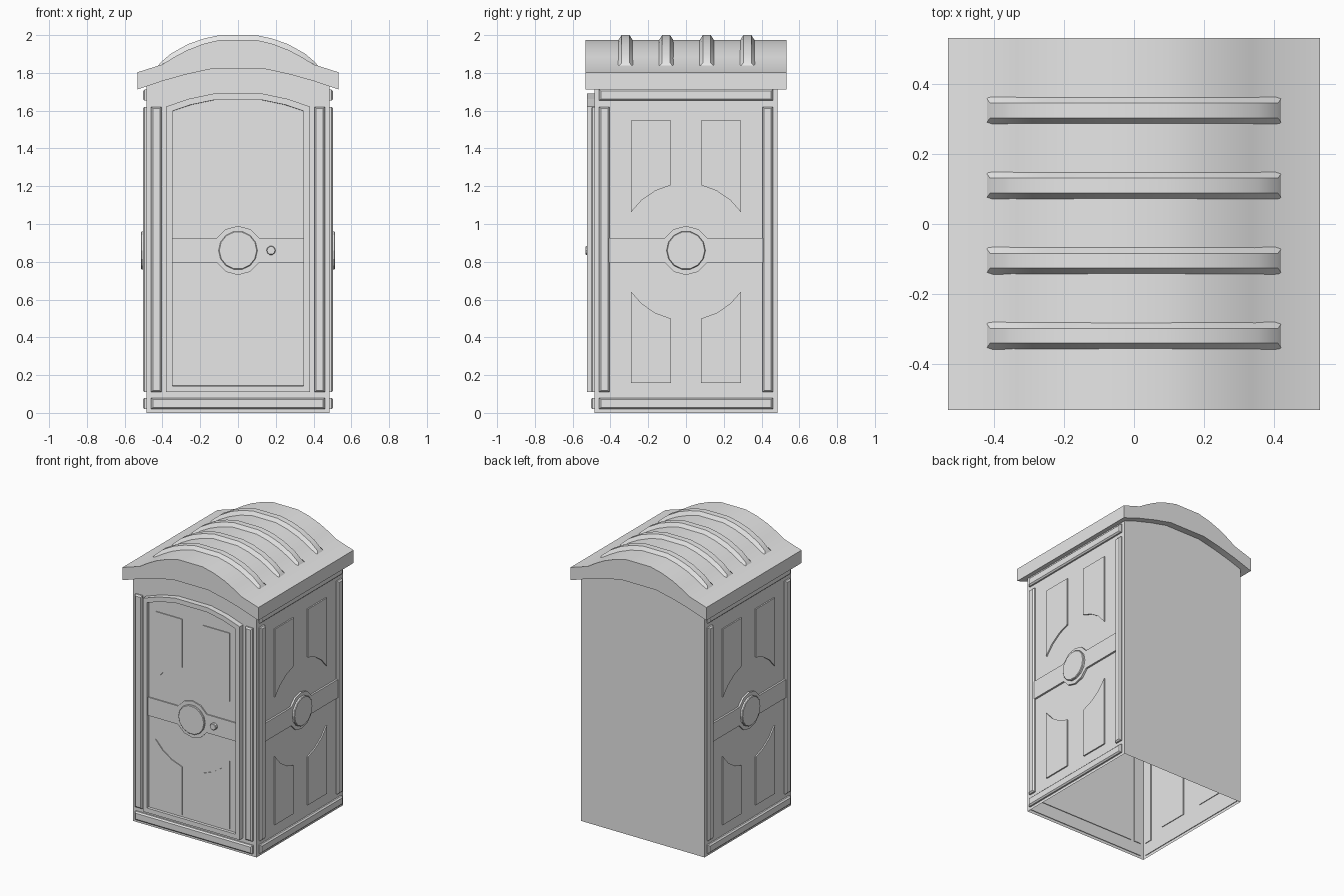
import bpy, bmesh, math
from mathutils import Vector

cube = bpy.data.objects.get("Cube")
if cube:
    bpy.data.objects.remove(cube, do_unlink=True)

grey = bpy.data.materials.new("light_grey_plastic")
grey.use_nodes = True
grey.diffuse_color = (0.8, 0.8, 0.8, 1)
grey.node_tree.nodes["Principled BSDF"].inputs["Base Color"].default_value = (0.8, 0.8, 0.8, 1)

# Each wall maps (across, up, outward) to world space
WALLS = {
    "front": lambda u, v, d: Vector((u, -d, v)),
    "left": lambda u, v, d: Vector((d, u, v)),
    "right": lambda u, v, d: Vector((-d, u, v)),
}
CENTRE = 0.86  # height of the round emblem plates


def finish(bm, name, smooth=False):
    mesh = bpy.data.meshes.new(name)
    bm.to_mesh(mesh)
    bm.free()
    mesh.materials.append(grey)
    obj = bpy.data.objects.new(name, mesh)
    bpy.context.collection.objects.link(obj)
    if smooth:
        bpy.ops.object.select_all(action="DESELECT")
        obj.select_set(True)
        bpy.context.view_layer.objects.active = obj
        bpy.ops.object.shade_smooth_by_angle(angle=math.radians(30))
    return obj


def prism(outline, wall, inner, outer, bevel=0):
    """Extrude an outline away from a wall; returns the bmesh and its outer face."""
    bm = bmesh.new()
    place = WALLS[wall]
    low = [bm.verts.new(place(u, v, inner)) for u, v in outline]
    top = [bm.verts.new(place(u, v, outer)) for u, v in outline]
    bm.faces.new(low[::-1])
    cap = bm.faces.new(top)
    n = len(outline)
    for i in range(n):
        j = (i + 1) % n
        bm.faces.new((low[i], low[j], top[j], top[i]))
    bmesh.ops.recalc_face_normals(bm, faces=bm.faces[:])
    if bevel:
        bmesh.ops.bevel(bm, geom=list(cap.edges), offset=bevel, segments=1,
                        profile=0.5, affect="EDGES")
    return bm, cap


def plate(name, outline, wall, inner, outer, bevel=0):
    return finish(prism(outline, wall, inner, outer, bevel)[0], name)


def rect(u0, u1, v0, v1):
    return [(u0, v0), (u1, v0), (u1, v1), (u0, v1)]


def arc(radius, start, end, steps):
    angles = [math.radians(start + (end - start) * i / steps) for i in range(steps + 1)]
    return [(radius * math.cos(a), CENTRE + radius * math.sin(a)) for a in angles]


def disc(u, radius, sides):
    return [(u + x, z) for x, z in arc(radius, 0, 360, sides)[:-1]]


def mirrored(half):
    """Complete a right-to-centre profile across the middle."""
    return half + [(-x, z) for x, z in reversed(half)]


# Cabin shell, open underneath
cabin_top = mirrored([(0.485, 1.74), (0.3, 1.80), (0.137, 1.84)])
bm, _ = prism([(-0.485, 0), (0.485, 0)] + cabin_top, "front", -0.485, 0.485)
floor = [f for f in bm.faces if f.calc_center_median().z < 0.001]
bmesh.ops.delete(bm, geom=floor, context="FACES")
finish(bm, "cabin_shell")

# Arched roof with overhang
roof_top = mirrored([(0.533, 1.803), (0.40, 1.845), (0.335, 1.885),
                     (0.27, 1.92), (0.185, 1.953), (0.095, 1.975)])
roof_under = mirrored([(0.533, 1.712), (0.40, 1.757), (0.27, 1.793), (0.137, 1.822)])
finish(prism(roof_top + roof_under[::-1], "front", -0.533, 0.533)[0], "roof", True)

# Tapered ribs following the roof curve
rib_base = mirrored([(0.425, 1.832), (0.335, 1.883), (0.27, 1.918),
                     (0.185, 1.951), (0.095, 1.972)])
rib_crest = mirrored([(0.412, 1.853), (0.355, 1.902), (0.265, 1.952),
                      (0.18, 1.982), (0.095, 2.0)])
for k in range(4):
    y = -0.32 + 0.215 * k
    bm = bmesh.new()
    rows = []
    for (bx, bz), (cx, cz) in zip(rib_base, rib_crest):
        section = [(bx, y - 0.039, bz), (cx, y - 0.021, cz),
                   (cx, y + 0.021, cz), (bx, y + 0.039, bz)]
        rows.append([bm.verts.new(p) for p in section])
    for a, b in zip(rows, rows[1:]):
        for i in range(4):
            j = (i + 1) % 4
            bm.faces.new((a[i], a[j], b[j], b[i]))
    bm.faces.new(rows[0])
    bm.faces.new(rows[-1])
    bmesh.ops.recalc_face_normals(bm, faces=bm.faces[:])
    finish(bm, f"roof_rib_{k + 1}", True)

# Arched door with a raised rim around a sunken leaf
door_outline = [(-0.38, 0.11), (0.38, 0.11)] + mirrored(
    [(0.38, 1.622), (0.26, 1.663), (0.13, 1.69)])
bm, leaf = prism(door_outline, "front", 0.48, 0.524)
bmesh.ops.inset_region(bm, faces=[leaf], thickness=0.033, use_even_offset=True)
bmesh.ops.inset_region(bm, faces=[leaf], thickness=0.001, use_even_offset=True)
bmesh.ops.translate(bm, verts=list(leaf.verts), vec=(0, 0.019, 0))
finish(bm, "door")


# Four raised panels, a cross band with a round boss, and a disc
def relief(wall, base, half_width, panel, band, disc_face):
    for side in (-1, 1):
        for end, label in ((1, "upper"), (-1, "lower")):
            curve = arc(0.355, 77, 35, 3)
            shape = [(0.29, 1.547), (0.08, 1.547), (0.08, curve[0][1])]
            shape += curve[1:-1] + [(0.29, curve[-1][1])]
            if end < 0:
                shape = [(u, 2 * CENTRE - 0.015 - v) for u, v in shape]
            plate(f"{wall}_{label}_panel", [(side * u, v) for u, v in shape],
                  wall, base - 0.005, panel)
    w, h = half_width, 0.065
    outline = [(w, CENTRE - h), (w, CENTRE + h)] + arc(0.13, 30, 150, 4)
    outline += [(-w, CENTRE + h), (-w, CENTRE - h)] + arc(0.13, 210, 330, 4)
    plate(f"{wall}_band", outline, wall, base - 0.005, band)
    plate(f"{wall}_disc", disc(0, 0.103, 14), wall, base, disc_face, 0.004)


relief("front", 0.505, 0.348, 0.511, 0.513, 0.525)
for wall in ("left", "right"):
    relief(wall, 0.485, 0.407, 0.494, 0.498, 0.514)

# Door knob
plate("door_knob", disc(0.175, 0.024, 10), "front", 0.5, 0.533, 0.003)

# Chamfered corner strips and horizontal rails
for wall in WALLS:
    for side in (-1, 1):
        u0, u1 = sorted((side * 0.405, side * 0.46))
        plate(f"{wall}_corner_strip", rect(u0, u1, 0.11, 1.62), wall, 0.48, 0.504, 0.009)
    plate(f"{wall}_base_rail", rect(-0.46, 0.46, 0.02, 0.08), wall, 0.48, 0.504, 0.009)
    if wall != "front":
        plate(f"{wall}_top_rail", rect(-0.46, 0.46, 1.653, 1.712), wall, 0.48, 0.504, 0.009)
